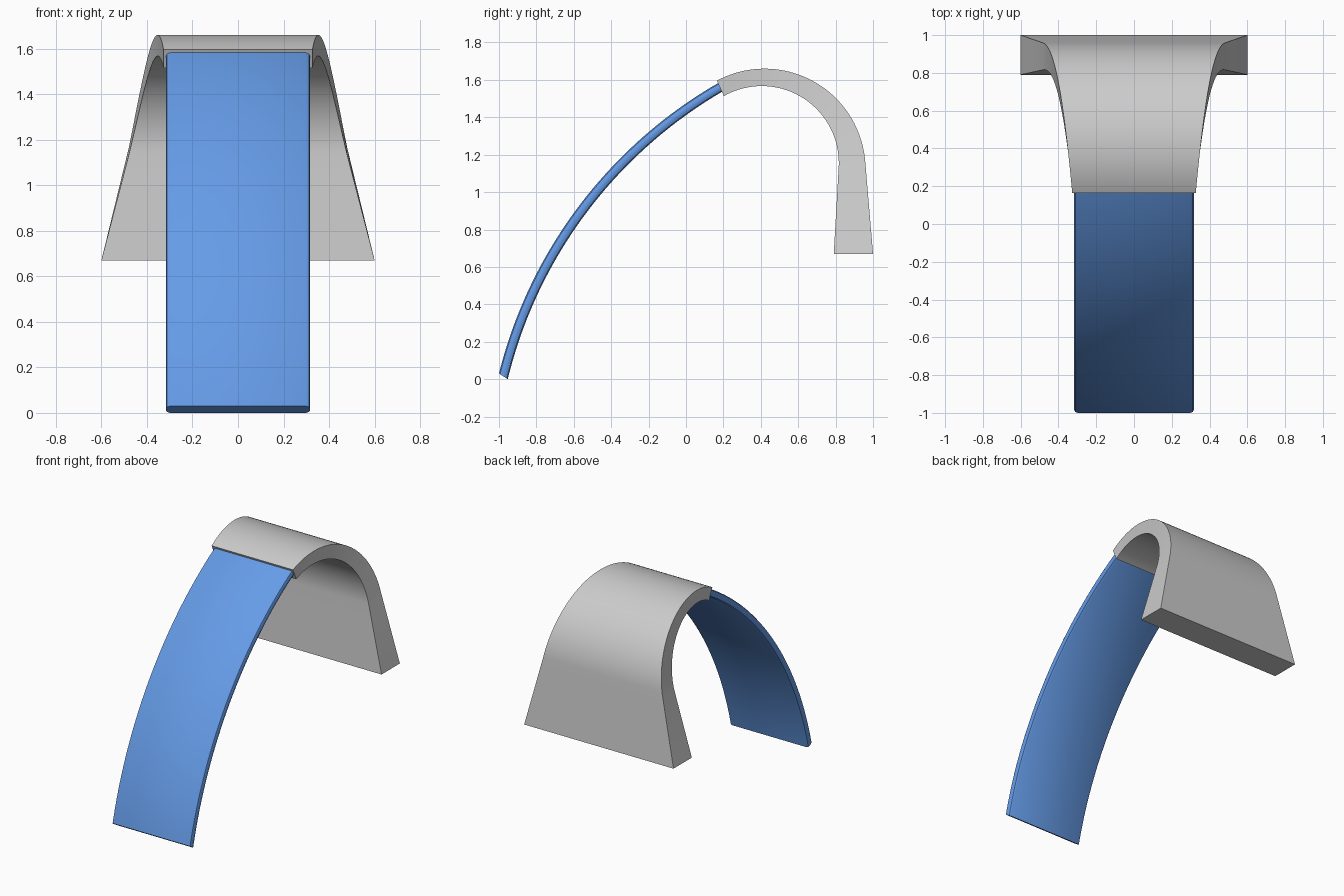
import bpy, bmesh, math
from mathutils import Vector

if "Cube" in bpy.data.objects:
    bpy.data.objects.remove(bpy.data.objects["Cube"])


def loft(name, rings):
    """Skin a list of equal-sized closed rings and cap both ends."""
    bm = bmesh.new()
    loops = [[bm.verts.new(p) for p in ring] for ring in rings]
    n = len(loops[0])
    for a, b in zip(loops, loops[1:]):
        for i in range(n):
            j = (i + 1) % n
            bm.faces.new((a[i], a[j], b[j], b[i]))
    bm.faces.new(loops[0])
    bm.faces.new(loops[-1])
    bmesh.ops.recalc_face_normals(bm, faces=bm.faces)
    mesh = bpy.data.meshes.new(name)
    bm.to_mesh(mesh)
    bm.free()
    obj = bpy.data.objects.new(name, mesh)
    bpy.context.collection.objects.link(obj)
    bpy.ops.object.select_all(action='DESELECT')
    obj.select_set(True)
    bpy.context.view_layer.objects.active = obj
    bpy.ops.object.shade_smooth_by_angle(angle=math.radians(30))
    return obj


def arc_between(p, q, half_angle, steps):
    """Arc from p to q in (y, z), bulging to the left of the chord."""
    p, q = Vector(p), Vector(q)
    chord = q - p
    radius = chord.length / 2 / math.sin(half_angle)
    left = Vector((-chord.y, chord.x)).normalized()
    center = (p + q) / 2 - left * radius * math.cos(half_angle)
    along = chord.normalized()
    pts = []
    for i in range(steps + 1):
        a = half_angle * (2 * i / steps - 1)
        pts.append(center + radius * (along * math.sin(a) + left * math.cos(a)))
    return pts


def hook_side(center, radius, start, end, foot, steps):
    """Arc over the top, then a straight run down to the foot."""
    pts = []
    for i in range(steps + 1):
        a = math.radians(start + (end - start) * i / steps)
        pts.append(Vector((center[0] + radius * math.cos(a),
                           center[1] + radius * math.sin(a))))
    last = pts[-1]
    return pts + [last.lerp(Vector(foot), k / 3) for k in (1, 2, 3)]


# Hook: thick curved band, flaring towards its foot
N = 40
outer = hook_side((0.42, 1.12), 0.54, 118.2, 4.5, (1.0, 0.67), N)
inner = hook_side((0.405, 1.155), 0.412, 119.5, -3.4, (0.79, 0.67), N)
widths = [0.327 + 0.09 * i / N + 0.063 * (i / N) ** 2 for i in range(N + 1)]
widths += [0.48 + 0.12 * k / 3 for k in (1, 2, 3)]
loft("hook", [[(-w, *o), (w, *o), (w, *i), (-w, *i)]
              for w, o, i in zip(widths, outer, inner)])

# Strip: thin curved band with rounded long edges
half = math.radians(23)
top = arc_between((-1.0, 0.03), (0.17, 1.582), half, 48)
under = arc_between((-0.953, 0.0), (0.195, 1.538), half, 48)
edge = [(0.298, 0.0), (0.311, 0.12), (0.317, 0.35),
        (0.317, 0.65), (0.311, 0.88), (0.298, 1.0)]
section = edge + [(-x, t) for x, t in reversed(edge)]
strip = loft("strip", [[(x, *a.lerp(b, t)) for x, t in section]
                       for a, b in zip(top, under)])
blue = bpy.data.materials.new("blue")
blue.diffuse_color = (0.13, 0.33, 0.80, 1.0)
blue.use_nodes = True
blue.node_tree.nodes["Principled BSDF"].inputs["Base Color"].default_value = blue.diffuse_color
strip.data.materials.append(blue)
